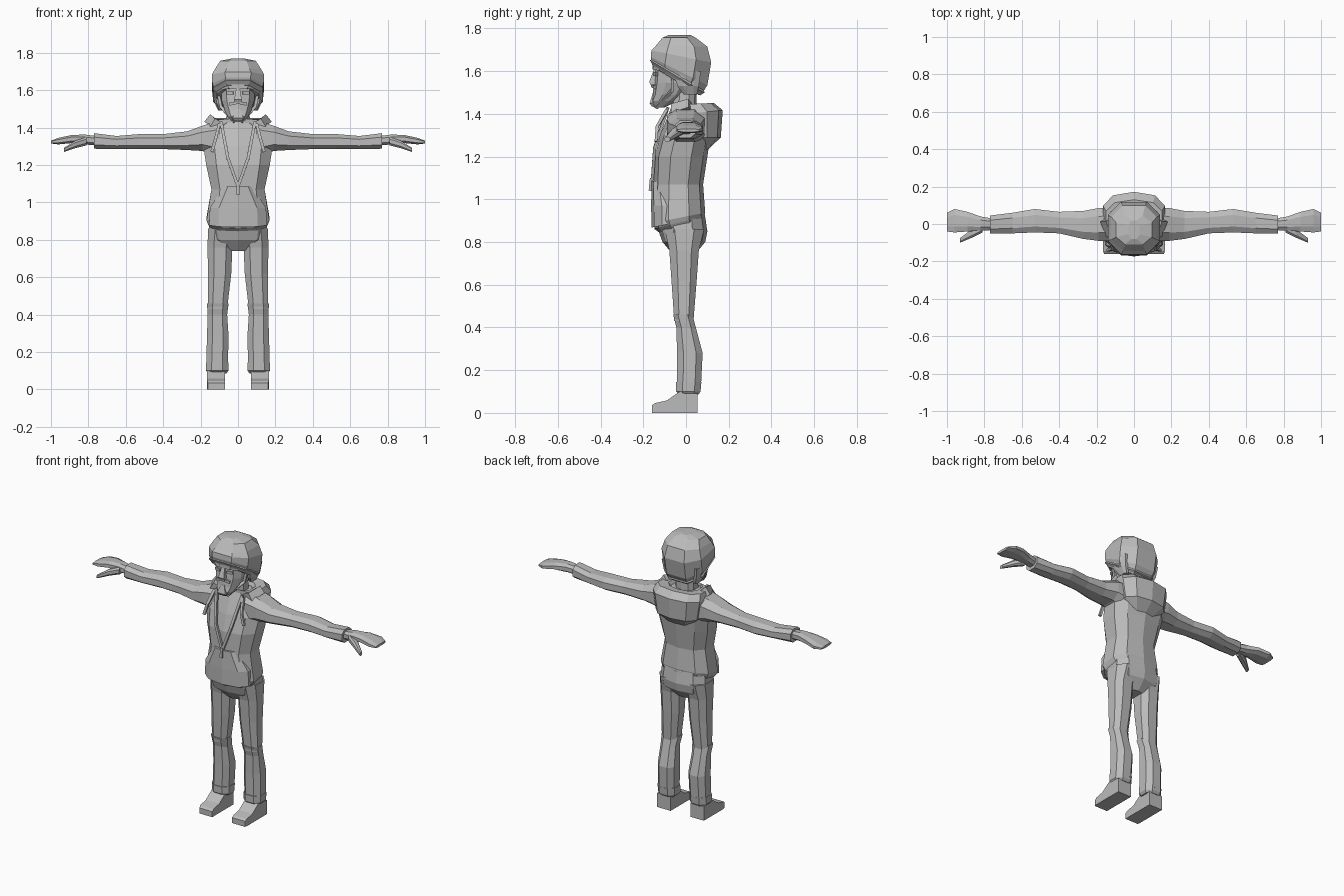
import bpy, bmesh
from math import sin, cos, pi, copysign
from mathutils import Vector

cube = bpy.data.objects.get("Cube")
if cube:
    bpy.data.objects.remove(cube, do_unlink=True)

grey = bpy.data.materials.new("plain_grey")
grey.use_nodes = True
tone = (.5, .5, .5, 1)
grey.diffuse_color = tone
grey.node_tree.nodes["Principled BSDF"].inputs["Base Color"].default_value = tone


def section(sides):
    """Rounded-square cross-section that fills the square from -1 to 1."""
    start = -pi / 2 if sides == 10 else pi / sides
    angles = [start + 2 * pi * i / sides for i in range(sides)]
    points = [[copysign(abs(f(a)) ** .8, f(a)) for f in (cos, sin)] for a in angles]
    reach = [max(p[k] for p in points) for k in (0, 1)]
    return [(u / reach[0], v / reach[1]) for u, v in points]


def fill(low, high, share):
    return (low + high) / 2 + share * (high - low) / 2


def level(height, outer, front, back, inner=None, tilt=0, sides=10):
    """Horizontal ring; symmetric across the middle unless inner is given."""
    inner = -outer if inner is None else inner
    ring = []
    for u, v in section(sides):
        y = fill(-front, back, v)
        ring.append((fill(inner, outer, u), y, height + tilt * y))
    return ring


def leg_level(height, inner, outer, front, back):
    return level(height, outer, front, back, inner, sides=8)


def arm_slice(reach, front, back, low, high):
    """Upright ring across an outstretched arm."""
    return [(reach, fill(-front, back, u), fill(low, high, v)) for u, v in section(8)]


def shoe_slice(forward, top, outer=.165):
    """Upright ring across a shoe, flat on the ground."""
    return [(fill(.07, outer, u), -forward, fill(0, top, v)) for u, v in section(4)]


def skin(name, *rings):
    """Join rings of points into a closed, flat-shaded part."""
    bm = bmesh.new()
    rows = [[bm.verts.new(p) for p in ring] for ring in rings]
    count = len(rows[0])
    for low, high in zip(rows, rows[1:]):
        for i in range(count):
            j = (i + 1) % count
            bm.faces.new((low[i], low[j], high[j], high[i]))
    bm.faces.new(rows[0])
    bm.faces.new(rows[-1])
    bmesh.ops.recalc_face_normals(bm, faces=bm.faces)
    mesh = bpy.data.meshes.new(name)
    bm.to_mesh(mesh)
    bm.free()
    mesh.materials.append(grey)
    part = bpy.data.objects.new(name, mesh)
    bpy.context.collection.objects.link(part)
    return part


def strip(name, *path, wide=.008, thick=.007):
    """Flat band following a few points."""
    points = [Vector(p) for p in path]
    last = len(points) - 1
    rings = []
    for i, point in enumerate(points):
        along = (points[min(i + 1, last)] - points[max(i - 1, 0)]).normalized()
        side = along.cross(Vector((0, 1, 0))).normalized()
        out = along.cross(side)
        rings.append([point + side * u * wide + out * v * thick for u, v in section(4)])
    return skin(name, *rings)


def pair(part):
    """Copy a left part to the right side."""
    twin = part.copy()
    twin.data = part.data.copy()
    twin.name = part.name.replace("left", "right")
    for vert in twin.data.vertices:
        vert.co.x = -vert.co.x
    twin.data.flip_normals()
    bpy.context.collection.objects.link(twin)


# Hooded top
skin("hoodie",
     level(height=.9, outer=.16, front=.145, back=.085, tilt=.25),
     level(height=.92, outer=.168, front=.157, back=.09, tilt=.2),
     level(height=1.07, outer=.142, front=.15, back=.08),
     level(height=1.2, outer=.17, front=.147, back=.1),
     level(height=1.3, outer=.185, front=.12, back=.115),
     level(height=1.39, outer=.15, front=.085, back=.1),
     level(height=1.43, outer=.08, front=.07, back=.06))
skin("hem_band",
     level(height=.865, outer=.14, front=.12, back=.08, tilt=.2),
     level(height=.9, outer=.16, front=.15, back=.09, tilt=.25))
skin("front_pocket",
     level(height=.9, outer=.155, front=.162, back=0, tilt=.2),
     level(height=.97, outer=.15, front=.163, back=0),
     level(height=1.085, outer=.08, front=.162, back=-.05))
skin("hood",
     level(height=1.23, outer=.08, front=-.02, back=.1),
     level(height=1.29, outer=.145, front=.05, back=.163),
     level(height=1.4, outer=.165, front=.07, back=.172, tilt=.1),
     level(height=1.445, outer=.15, front=.07, back=.13, tilt=.05),
     level(height=1.445, outer=.1, front=.07, back=.08),
     level(height=1.4, outer=.07, front=.06, back=.05))
pair(strip("left_neckline", (.09, -.085, 1.43), (.055, -.147, 1.24), (0, -.158, 1.085)))
pair(strip("left_drawstring", (.1, -.09, 1.42), (.12, -.135, 1.34), (.14, -.14, 1.27)))
pair(strip("left_collar", (.085, -.04, 1.4), (.125, -.055, 1.42), (.15, .02, 1.44),
           wide=.025, thick=.02))
strip("zip_pull", (0, -.162, 1.1), (0, -.168, 1.04))

# Sleeves and hands
pair(skin("left_sleeve",
          arm_slice(reach=.1, front=.09, back=.09, low=1.24, high=1.44),
          arm_slice(reach=.19, front=.09, back=.085, low=1.275, high=1.41),
          arm_slice(reach=.27, front=.08, back=.07, low=1.28, high=1.38),
          arm_slice(reach=.4, front=.05, back=.065, low=1.285, high=1.365),
          arm_slice(reach=.53, front=.045, back=.08, low=1.285, high=1.365),
          arm_slice(reach=.65, front=.05, back=.06, low=1.285, high=1.355),
          arm_slice(reach=.77, front=.052, back=.045, low=1.287, high=1.37)))
pair(skin("left_hand",
          arm_slice(reach=.76, front=.033, back=.03, low=1.305, high=1.355),
          arm_slice(reach=.82, front=.035, back=.04, low=1.31, high=1.363),
          arm_slice(reach=.89, front=.04, back=.065, low=1.317, high=1.36),
          arm_slice(reach=.96, front=.045, back=.08, low=1.31, high=1.345),
          arm_slice(reach=1, front=.04, back=.06, low=1.315, high=1.33)))
pair(skin("left_thumb",
          arm_slice(reach=.81, front=.045, back=0, low=1.305, high=1.35),
          arm_slice(reach=.87, front=.075, back=-.03, low=1.29, high=1.33),
          arm_slice(reach=.93, front=.1, back=-.075, low=1.27, high=1.292)))

# Trousers
skin("trouser_seat",
     level(height=.74, outer=.045, front=.06, back=.04),
     level(height=.8, outer=.15, front=.11, back=.09),
     level(height=.85, outer=.157, front=.128, back=.1),
     level(height=.93, outer=.148, front=.12, back=.088))
pair(skin("left_thigh",
          leg_level(height=.86, inner=.01, outer=.16, front=.1, back=.085),
          leg_level(height=.76, inner=.03, outer=.163, front=.078, back=.06),
          leg_level(height=.62, inner=.036, outer=.16, front=.068, back=.05),
          leg_level(height=.43, inner=.058, outer=.162, front=.055, back=.035)))
pair(skin("left_shin",
          leg_level(height=.46, inner=.05, outer=.166, front=.06, back=.03),
          leg_level(height=.4, inner=.058, outer=.162, front=.045, back=.046),
          leg_level(height=.28, inner=.05, outer=.166, front=.042, back=.078),
          leg_level(height=.12, inner=.055, outer=.17, front=.042, back=.07)))
pair(skin("left_cuff",
          leg_level(height=.145, inner=.052, outer=.171, front=.046, back=.072),
          leg_level(height=.1, inner=.052, outer=.171, front=.046, back=.068),
          leg_level(height=.085, inner=.062, outer=.16, front=.03, back=.058)))
pair(skin("left_shoe",
          shoe_slice(forward=.16, top=.035, outer=.16),
          shoe_slice(forward=.145, top=.046),
          shoe_slice(forward=.09, top=.058),
          shoe_slice(forward=.03, top=.1),
          shoe_slice(forward=-.055, top=.09)))

# Head
skin("neck",
     level(height=1.39, outer=.065, front=.075, back=.05),
     level(height=1.54, outer=.06, front=.06, back=.05))
skin("face",
     level(height=1.43, outer=.03, front=.15, back=-.1),
     level(height=1.46, outer=.055, front=.165, back=-.04),
     level(height=1.49, outer=.07, front=.156, back=0),
     level(height=1.545, outer=.088, front=.15, back=.04),
     level(height=1.66, outer=.092, front=.14, back=.05))
skin("nose",
     level(height=1.535, outer=.022, front=.165, back=-.13, sides=4),
     level(height=1.55, outer=.02, front=.172, back=-.13, sides=4),
     level(height=1.61, outer=.01, front=.15, back=-.13, sides=4))
skin("chin",
     level(height=1.435, outer=.02, front=.16, back=-.12, sides=4),
     level(height=1.45, outer=.03, front=.17, back=-.12, sides=4),
     level(height=1.5, outer=.01, front=.155, back=-.12, sides=4))
strip("upper_lip", (-.045, -.145, 1.525), (0, -.156, 1.535), (.045, -.145, 1.525))
pair(strip("left_brow", (0, -.15, 1.62), (.05, -.148, 1.62), (.085, -.12, 1.615), wide=.012))
pair(strip("left_eye", (.025, -.148, 1.585), (.06, -.14, 1.585), thick=.004))
pair(strip("left_chin_strap", (.11, -.06, 1.6), (.09, -.065, 1.51), (.02, -.14, 1.43)))

# Helmet with raised rim
skin("helmet",
     level(height=1.53, outer=.118, front=.158, back=.07, tilt=-.62, sides=8),
     level(height=1.585, outer=.137, front=.165, back=.1, tilt=-.5, sides=8),
     level(height=1.665, outer=.14, front=.162, back=.118, tilt=-.2, sides=8),
     level(height=1.715, outer=.122, front=.145, back=.1, sides=8),
     level(height=1.757, outer=.095, front=.11, back=.045, sides=8),
     level(height=1.77, outer=.03, front=.08, back=.02, sides=8))
skin("helmet_rim",
     level(height=1.525, outer=.112, front=.15, back=.06, tilt=-.62, sides=8),
     level(height=1.55, outer=.134, front=.169, back=.086, tilt=-.6, sides=8),
     level(height=1.56, outer=.128, front=.16, back=.085, tilt=-.6, sides=8))
pair(skin("left_ear_guard",
          leg_level(height=1.49, inner=.075, outer=.105, front=.01, back=.05),
          leg_level(height=1.53, inner=.085, outer=.124, front=.04, back=.06),
          leg_level(height=1.6, inner=.09, outer=.134, front=.06, back=.07)))
